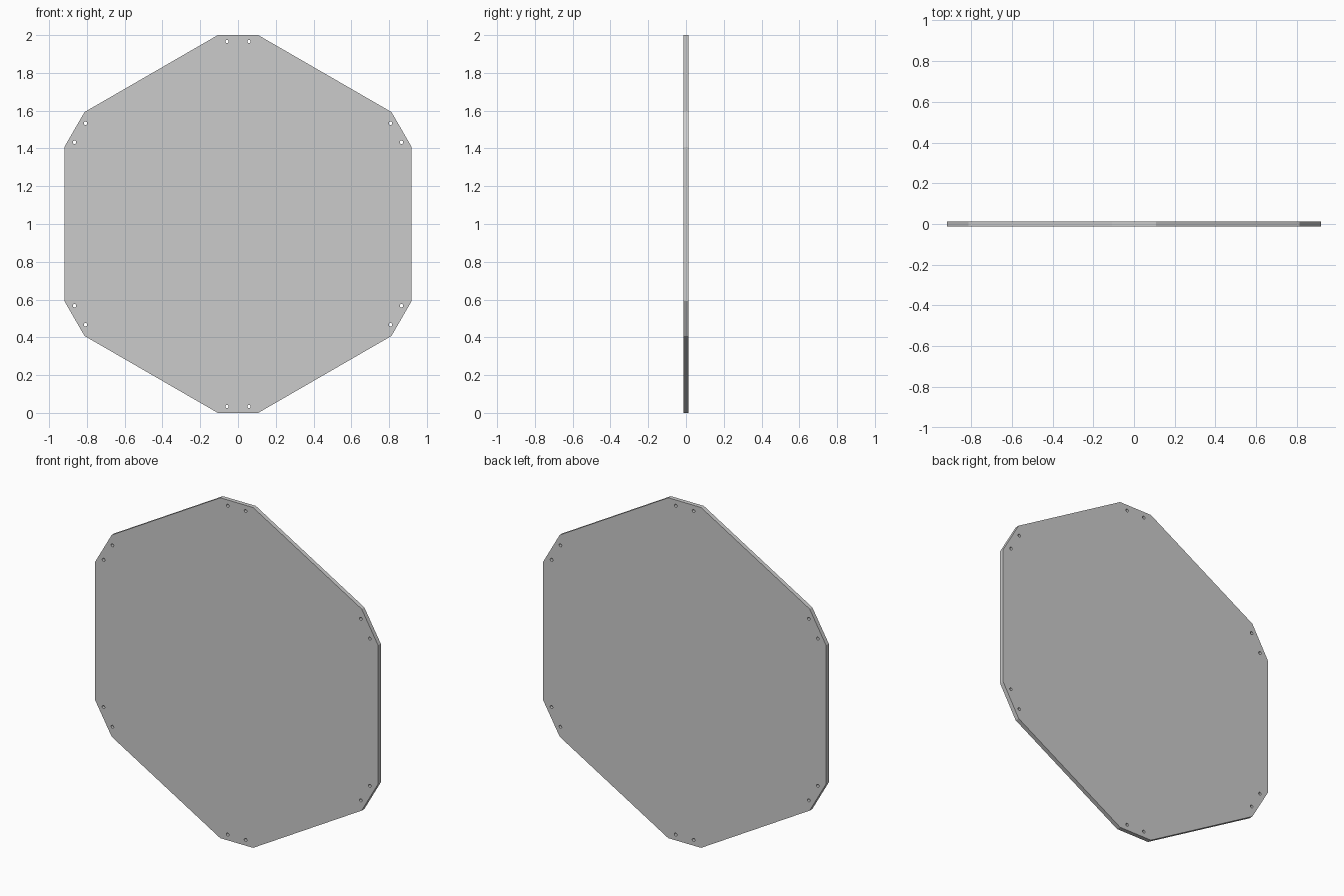
import bpy
from math import sin, cos, pi

if "Cube" in bpy.data.objects:
    bpy.data.objects.remove(bpy.data.objects["Cube"])

HALF_EDGE = 0.107      # half length of each short corner edge
HOLE_X, HOLE_R = 0.058, 0.966
HOLE_RADIUS, HOLE_SIDES = 0.009, 16
THICKNESS = 0.025


def turn(x, y, k):
    """Rotate a point by k sixths of a full turn."""
    a = k * pi / 3
    return x * cos(a) - y * sin(a), x * sin(a) + y * cos(a)


curve = bpy.data.curves.new("plate_profile", 'CURVE')
curve.dimensions = '2D'
curve.fill_mode = 'BOTH'
curve.extrude = THICKNESS / 2


def add_loop(points):
    s = curve.splines.new('POLY')
    s.points.add(len(points) - 1)
    for p, (x, y) in zip(s.points, points):
        p.co = (x, y, 0, 1)
    s.use_cyclic_u = True
    s.use_smooth = False


# Outline: hexagon with clipped corners
add_loop([turn(x, 1.0, k) for k in range(6) for x in (HALF_EDGE, -HALF_EDGE)])

# Pair of bolt holes at each clipped corner
for k in range(6):
    for side in (-1, 1):
        cx, cy = turn(side * HOLE_X, HOLE_R, k)
        add_loop([(cx + HOLE_RADIUS * cos(2 * pi * i / HOLE_SIDES),
                   cy + HOLE_RADIUS * sin(2 * pi * i / HOLE_SIDES))
                  for i in range(HOLE_SIDES)])

# Upright plate, standing on the floor
plate = bpy.data.objects.new("hexagonal_plate", curve)
bpy.context.collection.objects.link(plate)
plate.rotation_euler = (pi / 2, 0, 0)
plate.location = (0, 0, 1)
bpy.context.view_layer.objects.active = plate
plate.select_set(True)
bpy.ops.object.convert(target='MESH')

# Weld the faces to the rim and keep all edges crisp
import bmesh
mesh = bpy.context.object.data
bm = bmesh.new()
bm.from_mesh(mesh)
bmesh.ops.remove_doubles(bm, verts=bm.verts, dist=0.0001)
bmesh.ops.recalc_face_normals(bm, faces=bm.faces)
for f in bm.faces:
    f.smooth = False
bm.to_mesh(mesh)
bm.free()
